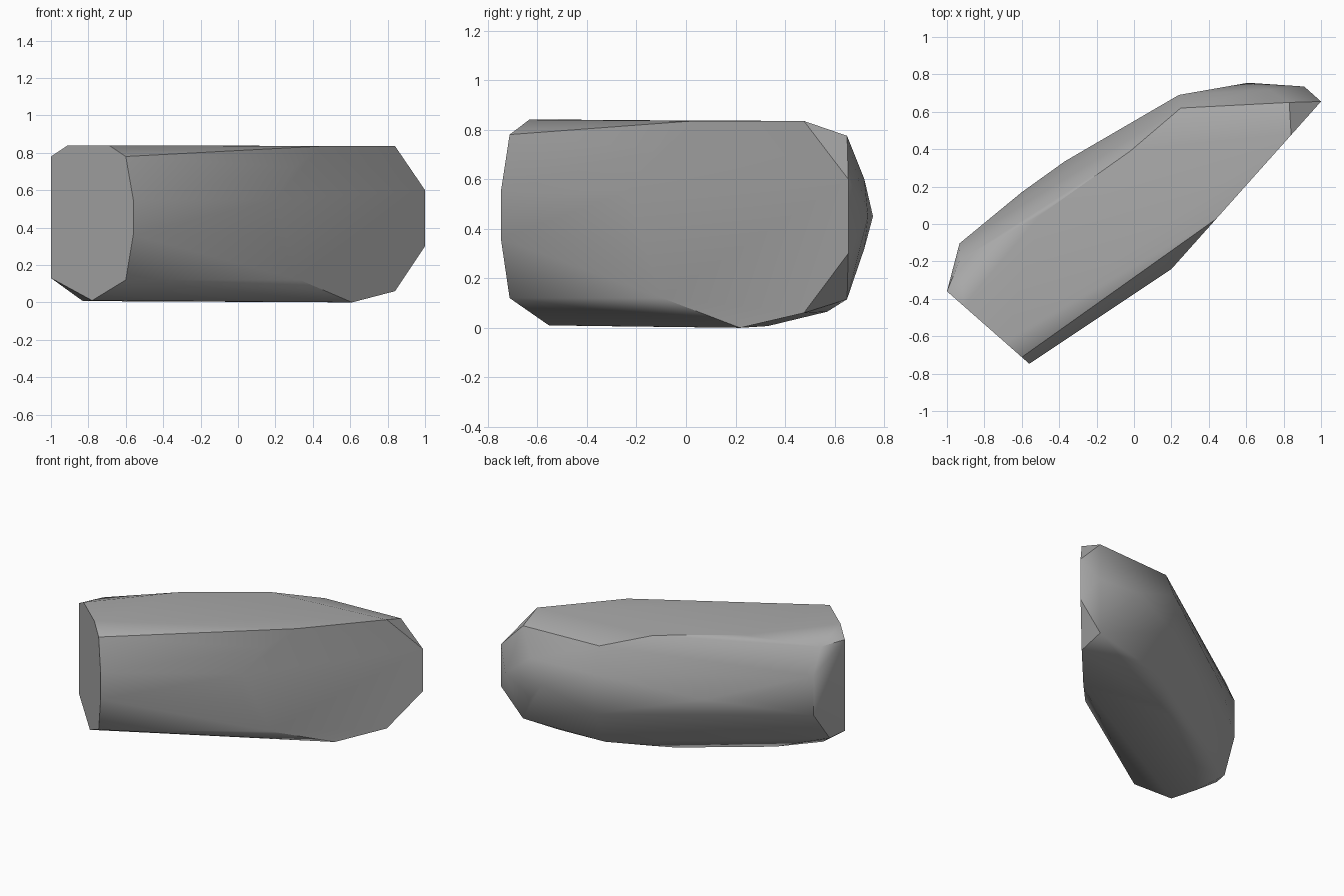
import bpy
import bmesh
import math

# Remove the default cube only
old = bpy.data.objects.get("Cube")
if old:
    bpy.data.objects.remove(old, do_unlink=True)


def make_material(name, colour):
    mat = bpy.data.materials.new(name)
    mat.use_nodes = True
    mat.diffuse_color = colour
    bsdf = mat.node_tree.nodes["Principled BSDF"]
    bsdf.inputs["Base Color"].default_value = colour
    bsdf.inputs["Roughness"].default_value = 0.8
    return mat


def on_plane(profile, start, slope):
    """Lift an (x, z) outline onto an upright plane seen from above as a line."""
    sx, sy = start
    return [(x, sy + slope * (x - sx), z) for x, z in profile]


def at_height(outline, z):
    return [(x, y, z) for x, y in outline]


def hull_object(name, points, material):
    bm = bmesh.new()
    for p in points:
        bm.verts.new(p)
    hull = bmesh.ops.convex_hull(bm, input=bm.verts[:])
    loose = [v for v in bm.verts if not v.link_faces]
    bmesh.ops.delete(bm, geom=loose, context='VERTS')
    # Join the nearly coplanar triangles into broad facets
    bmesh.ops.dissolve_limit(bm, angle_limit=math.radians(3),
                             verts=bm.verts[:], edges=bm.edges[:])
    bmesh.ops.recalc_face_normals(bm, faces=bm.faces[:])
    mesh = bpy.data.meshes.new(name)
    bm.to_mesh(mesh)
    bm.free()
    mesh.materials.append(material)
    obj = bpy.data.objects.new(name, mesh)
    bpy.context.collection.objects.link(obj)
    return obj


# Flat cut at the narrow left-hand end
end_cut = on_plane([(-1, .13), (-1, .78), (-.91, .84), (-.69, .84), (-.6, .78),
                    (-.56, .55), (-.56, .36), (-.6, .12), (-.78, .01)],
                   start=(-1, -.36), slope=-.88)

# Large flat cut on the front right side
side_cut = on_plane([(1, .6), (1, .3), (.84, .06), (.61, 0), (.33, .12), (.2, .36),
                     (.2, .55), (.3, .72), (.44, .835), (.84, .835)],
                    start=(1, .655), slope=1.12)

# Rear borders of the top and underside
top_rim = at_height([(-.5, .05), (-.02, .39)], .835)
shoulder = at_height([(-.93, -.19), (.25, .62), (.83, .65)], .775)
base_rim = at_height([(-.83, -.36), (-.62, -.12), (-.1, .26), (.05, .33)], .007)
skirt = at_height([(.25, .55), (.6, .57)], .065)
lower_shoulder = at_height([(-.965, -.24), (.83, .65)], .115)

# Bulging rear wall
rear_wall = []
for z in (.32, .6):
    rear_wall += at_height([(-.933, -.104), (.24, .69), (.72, .72)], z)
rear_ridge = at_height([(-.6, .17), (-.37, .335), (.61, .755), (.91, .735)], .45)

grey = make_material("stone grey", (.4, .4, .4, 1))
rock = hull_object("rock", end_cut + side_cut + top_rim + shoulder + base_rim
                   + skirt + lower_shoulder + rear_wall + rear_ridge, grey)

# Soft shading on worn edges, crisp shading on the cuts
bpy.ops.object.select_all(action='DESELECT')
rock.select_set(True)
bpy.context.view_layer.objects.active = rock
bpy.ops.object.shade_smooth_by_angle(angle=math.radians(35))
weighted = rock.modifiers.new("weighted normals", 'WEIGHTED_NORMAL')
weighted.keep_sharp = True
